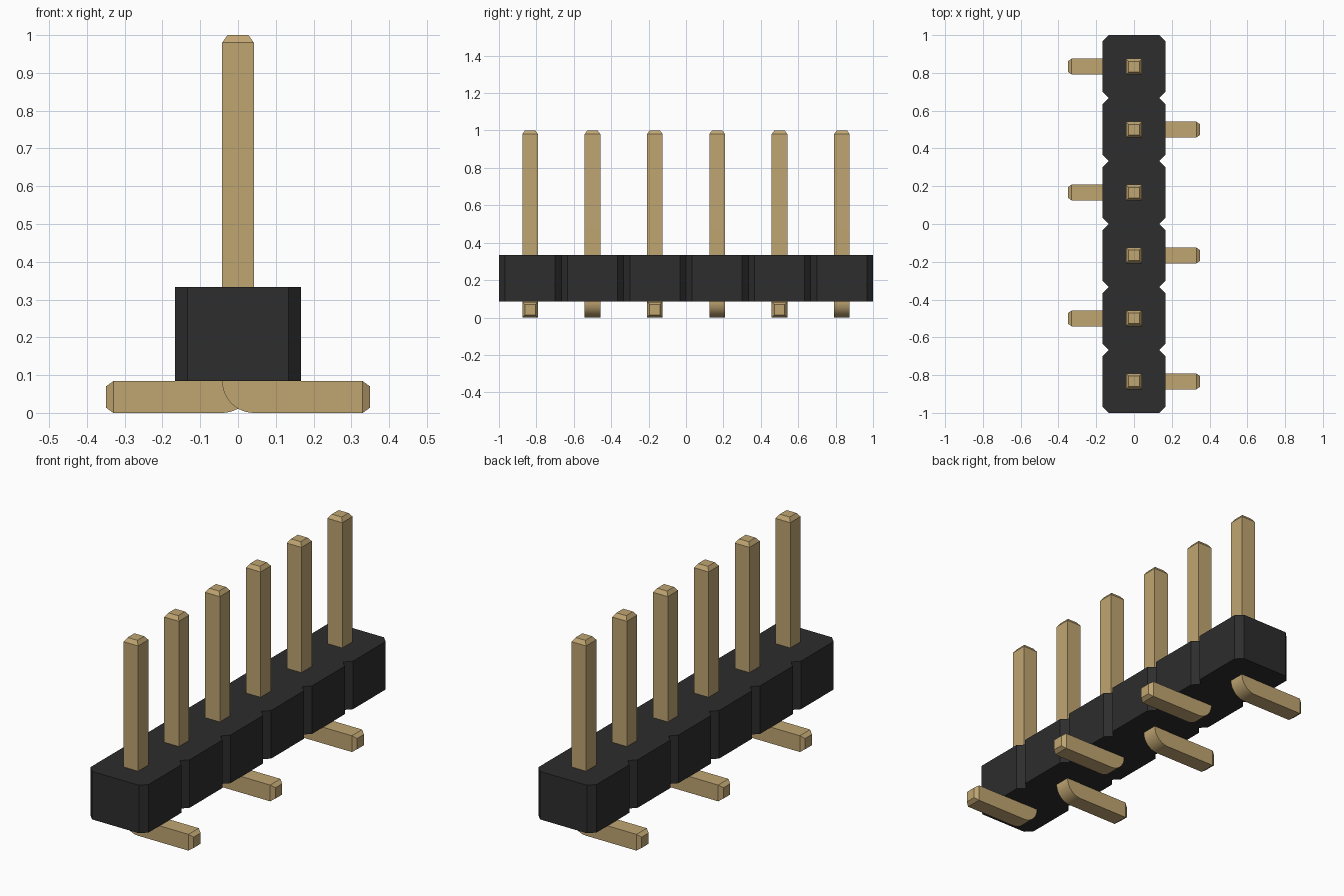
import bpy, bmesh, math
from mathutils import Vector

if "Cube" in bpy.data.objects:
    bpy.data.objects.remove(bpy.data.objects["Cube"], do_unlink=True)

PINS = 6
PITCH = 2 / PINS
HALF_W = PITCH / 2        # half width of the housing
CHAMFER = 0.033
BASE_Z, TOP_Z = 0.085, 0.333
PIN = 0.042               # half thickness of a pin
FOOT = 0.33               # foot length before its tapered tip
TIP = 0.02


def make_material(name, rgb):
    mat = bpy.data.materials.new(name)
    mat.use_nodes = True
    mat.diffuse_color = (*rgb, 1)
    bsdf = mat.node_tree.nodes["Principled BSDF"]
    bsdf.inputs["Base Color"].default_value = (*rgb, 1)
    bsdf.inputs["Roughness"].default_value = 0.6
    return mat


def extrude_profile(points, direction):
    """Closed prism from a flat outline swept along a direction."""
    bm = bmesh.new()
    face = bm.faces.new([bm.verts.new(p) for p in points])
    swept = bmesh.ops.extrude_face_region(bm, geom=[face], use_keep_orig=True)
    verts = [g for g in swept["geom"] if isinstance(g, bmesh.types.BMVert)]
    bmesh.ops.translate(bm, verts=verts, vec=direction)
    bmesh.ops.recalc_face_normals(bm, faces=bm.faces[:])
    return bm


def finish(bm, name, mat):
    mesh = bpy.data.meshes.new(name)
    bm.to_mesh(mesh)
    bm.free()
    mesh.materials.append(mat)
    obj = bpy.data.objects.new(name, mesh)
    bpy.context.collection.objects.link(obj)
    return obj


black = make_material("black plastic", (0.026, 0.026, 0.026))
gold = make_material("gold metal", (0.53, 0.38, 0.17))

# Housing: a row of chamfered cells, notched where they meet
side = []
for i in range(PINS):
    y = -1 + i * PITCH
    side += [(HALF_W - CHAMFER, y), (HALF_W, y + CHAMFER),
             (HALF_W, y + PITCH - CHAMFER)]
side.append((HALF_W - CHAMFER, 1))
outline = side + [(-x, -y) for x, y in side]
finish(extrude_profile([(x, y, BASE_Z) for x, y in outline],
                       (0, 0, TOP_Z - BASE_Z)), "housing", black)


# Pins: straight post, rounded heel, foot pointing to one side
def make_pin(index):
    y = -1 + (index + 0.5) * PITCH
    s = 1 if index % 2 == 0 else -1
    profile = [(PIN, 1 - TIP), (-PIN, 1 - TIP)]
    for k in range(13):
        a = math.pi / 2 * k / 12
        profile.append((PIN - 2 * PIN * math.cos(a),
                        2 * PIN * (1 - math.sin(a))))
    profile += [(FOOT, 0), (FOOT, 2 * PIN), (PIN, 2 * PIN)]
    bm = extrude_profile([(s * x, y - PIN, z) for x, z in profile],
                         (0, 2 * PIN, 0))
    # Tapered tips on the post and on the foot
    out = Vector((s, 0, 0))
    ends = [f for f in bm.faces if f.normal.z > 0.9
            and f.calc_center_median().z > 0.9]
    ends += [f for f in bm.faces if f.normal.dot(out) > 0.9
             and f.calc_center_median().dot(out) > 0.3]
    bmesh.ops.inset_individual(bm, faces=ends, thickness=TIP, depth=TIP)
    pin = finish(bm, f"pin_{index + 1}", gold)
    bpy.ops.object.select_all(action="DESELECT")
    pin.select_set(True)
    bpy.context.view_layer.objects.active = pin
    bpy.ops.object.shade_smooth_by_angle(angle=math.radians(25))


for i in range(PINS):
    make_pin(i)
